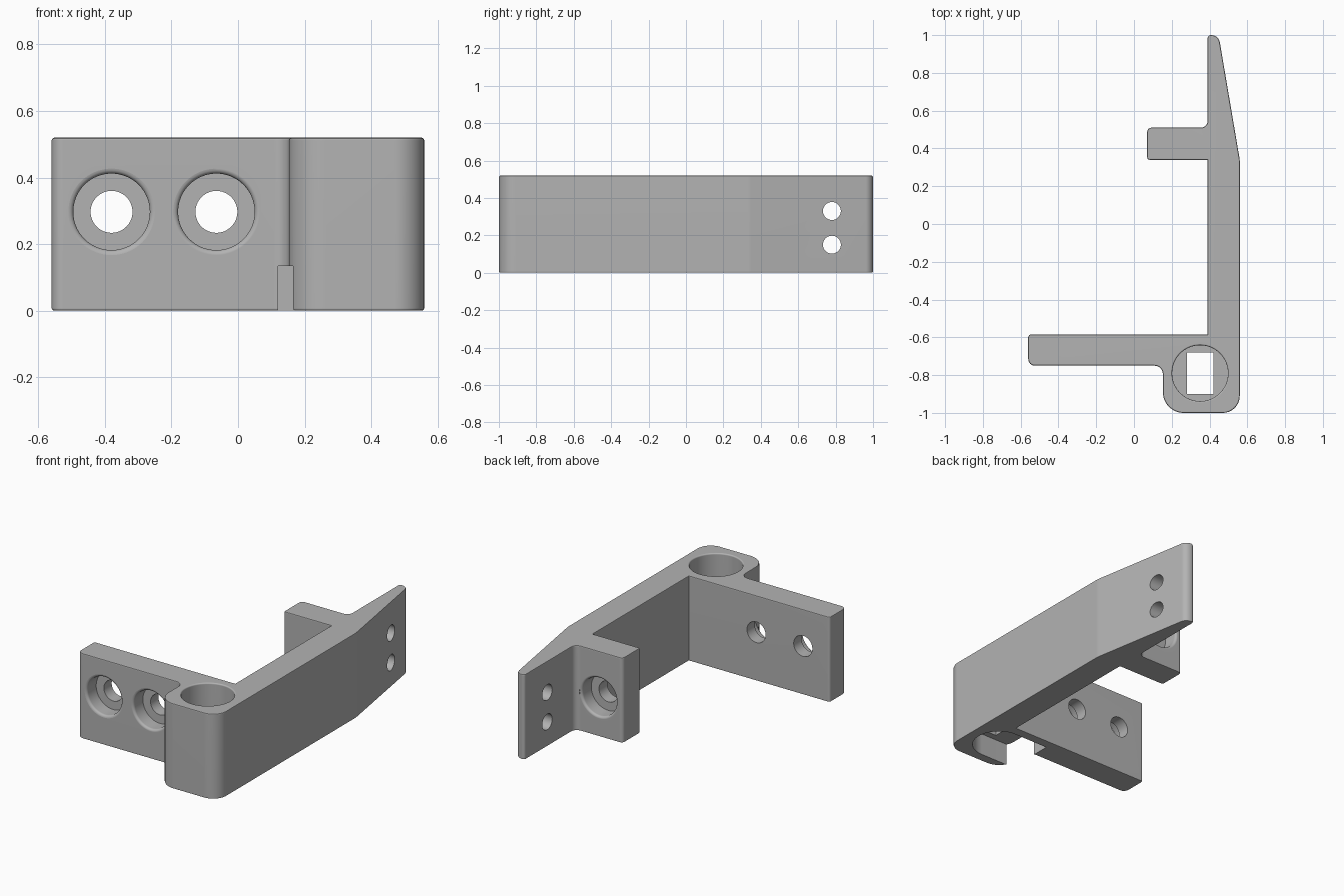
import bpy, bmesh, math
from mathutils import Vector, Matrix

if "Cube" in bpy.data.objects:
    bpy.data.objects.remove(bpy.data.objects["Cube"], do_unlink=True)

HEIGHT = 0.52

grey = bpy.data.materials.new("plain grey")
grey.use_nodes = True
colour = (0.45, 0.45, 0.45, 1)
grey.diffuse_color = colour
grey.node_tree.nodes["Principled BSDF"].inputs["Base Color"].default_value = colour


def rounded(corners):
    """Outline with every (x, y, radius) corner replaced by an arc."""
    pts = []
    for i, (x, y, r) in enumerate(corners):
        p = Vector((x, y))
        if r == 0:
            pts.append(p)
            continue
        a = (Vector(corners[i - 1][:2]) - p).normalized()
        b = (Vector(corners[(i + 1) % len(corners)][:2]) - p).normalized()
        half = a.angle(b) / 2
        centre = p + (a + b).normalized() * r / math.sin(half)
        start = p + a * r / math.tan(half) - centre
        end = p + b * r / math.tan(half) - centre
        sweep = math.atan2(start.x * end.y - start.y * end.x, start.dot(end))
        n = max(4, int(r * 120))
        for k in range(n + 1):
            pts.append(centre + Matrix.Rotation(sweep * k / n, 2) @ start)
    return pts


def make_object(name, bm):
    bmesh.ops.recalc_face_normals(bm, faces=bm.faces)
    mesh = bpy.data.meshes.new(name)
    bm.to_mesh(mesh)
    bm.free()
    mesh.materials.append(grey)
    ob = bpy.data.objects.new(name, mesh)
    bpy.context.collection.objects.link(ob)
    return ob


def prism(name, pts, z0, z1, bevel=0):
    bm = bmesh.new()
    base = bm.faces.new([bm.verts.new((p[0], p[1], z0)) for p in pts])
    out = bmesh.ops.extrude_face_region(bm, geom=[base], use_keep_orig=True)
    top = [v for v in out["geom"] if isinstance(v, bmesh.types.BMVert)]
    bmesh.ops.translate(bm, verts=top, vec=(0, 0, z1 - z0))
    bmesh.ops.recalc_face_normals(bm, faces=bm.faces)
    if bevel:
        rims = [e for e in bm.edges if abs(e.verts[0].co.z - e.verts[1].co.z) < 1e-6]
        bmesh.ops.bevel(bm, geom=rims, offset=bevel, segments=2, profile=0.5,
                        affect="EDGES", clamp_overlap=False)
    return make_object(name, bm)


def lathe(name, profile, origin, axis, n=64):
    """Solid of revolution from (radius, distance along axis) rings."""
    bm = bmesh.new()
    rings = []
    for r, d in profile:
        rings.append([bm.verts.new((r * math.cos(math.tau * k / n),
                                    r * math.sin(math.tau * k / n), d)) for k in range(n)])
    for lo, hi in zip(rings, rings[1:]):
        for k in range(n):
            bm.faces.new((lo[k], lo[(k + 1) % n], hi[(k + 1) % n], hi[k]))
    bm.faces.new(rings[0])
    bm.faces.new(rings[-1])
    turn = Vector((0, 0, 1)).rotation_difference(Vector(axis)).to_matrix().to_4x4()
    bm.transform(Matrix.Translation(origin) @ turn)
    return make_object(name, bm)


def mouth(r, f):
    """Rings of a hole's rounded rim, from outside the surface inward."""
    arc = [math.radians(a) for a in (0, 22, 45, 67, 90)]
    return [(r + f, -0.03)] + [(r + f - f * math.sin(a), f - f * math.cos(a)) for a in arc]


# Bracket body: long plate, side arm with boss, tab and tapering fin
body = prism("bracket", rounded([
    (0.39, -0.585, 0), (-0.56, -0.585, 0.015), (-0.56, -0.75, 0.035),
    (0.153, -0.75, 0.045), (0.153, -1.0, 0.11), (0.56, -1.0, 0.09),
    (0.56, 0.34, 0.1), (0.448, 1.0, 0.045), (0.39, 1.0, 0.015),
    (0.39, 0.51, 0.035), (0.07, 0.51, 0.022), (0.07, 0.34, 0.012),
    (0.39, 0.34, 0)]), 0, HEIGHT, 0.008)

cutters = []

# Counterbored screw holes in the arm and the tab
screw = mouth(0.115, 0.015) + [(0.115, 0.09), (0.063, 0.09), (0.063, 0.3)]
for x in (-0.38, -0.065):
    cutters.append(lathe("arm_hole_cutter", screw, (x, -0.75, 0.297), (0, 1, 0)))
cutters.append(lathe("tab_hole_cutter", screw, (0.23, 0.51, 0.24), (0, -1, 0)))

# Small cross holes in the fin
for z in (0.15, 0.33):
    cutters.append(lathe("fin_hole_cutter", [(0.048, 0), (0.048, 0.4)],
                         (0.3, 0.78, z), (1, 0, 0), 32))

# Boss: round socket from the top, square passage, round-ended slot underneath
bx, by = 0.35, -0.79
cutters.append(lathe("socket_cutter", mouth(0.148, 0.008) + [(0.148, 0.33)],
                     (bx, by, HEIGHT), (0, 0, -1)))
cutters.append(prism("passage_cutter", [(bx + sx * 0.07, by + sy * 0.11) for sx, sy in
                     ((-1, -1), (1, -1), (1, 1), (-1, 1))], 0.1, 0.25))
cutters.append(prism("slot_cutter", rounded([
    (0.12, by - 0.15, 0), (bx + 0.15, by - 0.15, 0.149),
    (bx + 0.15, by + 0.15, 0.149), (0.12, by + 0.15, 0)]), -0.1, 0.135))

# Cut everything, then drop the cutters
bpy.context.view_layer.objects.active = body
for cutter in cutters:
    mod = body.modifiers.new("cut", "BOOLEAN")
    mod.operation = "DIFFERENCE"
    mod.solver = "EXACT"
    mod.object = cutter
    bpy.ops.object.modifier_apply(modifier=mod.name)
    bpy.data.objects.remove(cutter, do_unlink=True)

for ob in bpy.context.selected_objects:
    ob.select_set(False)
body.select_set(True)
bpy.ops.object.shade_smooth_by_angle(angle=math.radians(35))
weighted = body.modifiers.new("weighted normals", "WEIGHTED_NORMAL")
weighted.keep_sharp = True
